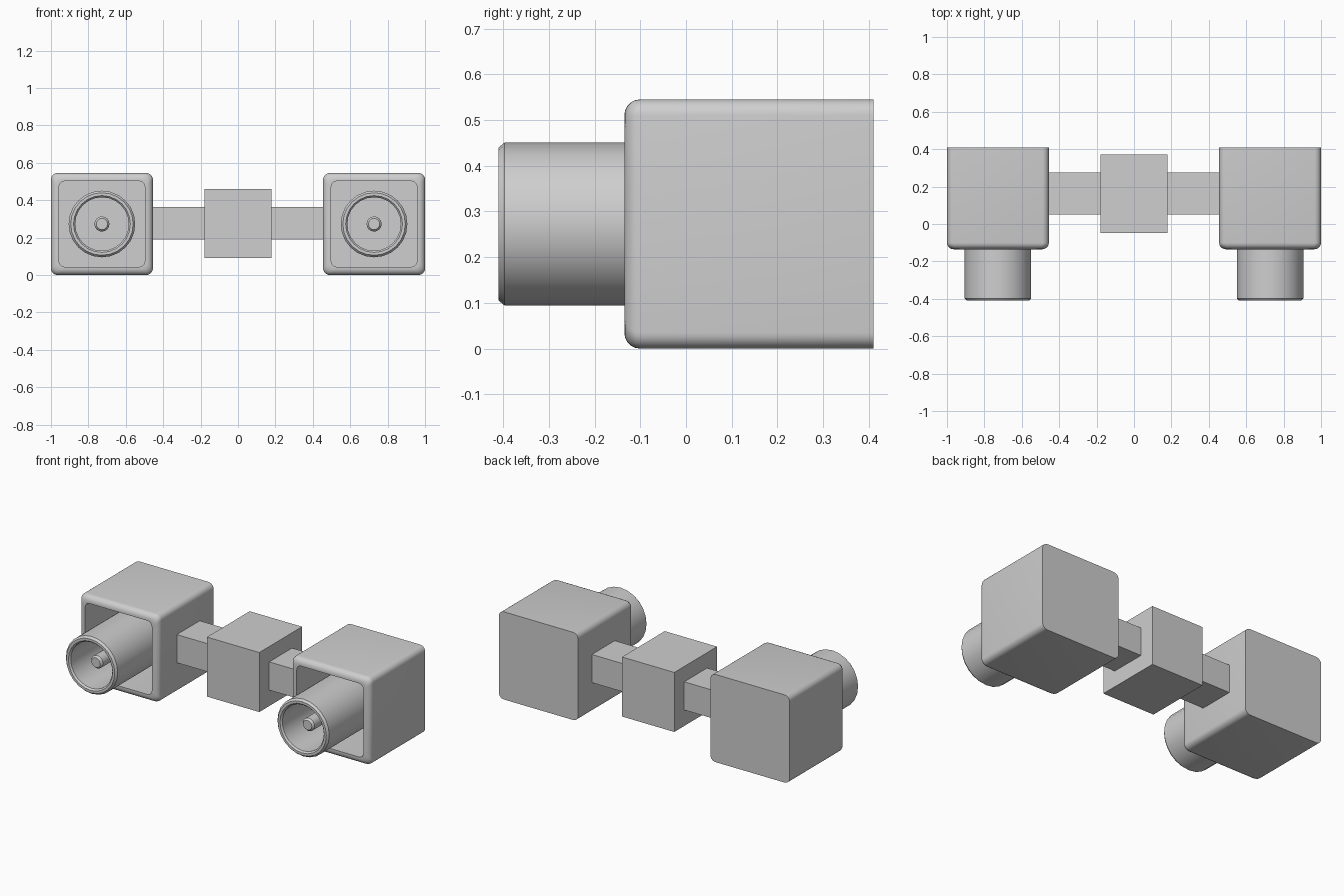
import bpy, bmesh
from math import sin, cos, pi, radians

default = bpy.data.objects.get("Cube")
if default:
    bpy.data.objects.remove(default)

# Single plain grey
grey = bpy.data.materials.new("plain_grey")
grey.use_nodes = True
COLOUR = (0.62, 0.62, 0.62, 1)
grey.diffuse_color = COLOUR
grey.node_tree.nodes["Principled BSDF"].inputs["Base Color"].default_value = COLOUR

HALF = 0.2725       # half the width of a housing
OFFSET = 1 - HALF   # housing centre along x
FRONT, BACK = -0.135, 0.41


def finish(name, bm, location, smooth=True):
    bmesh.ops.remove_doubles(bm, verts=bm.verts, dist=0.0001)
    bmesh.ops.recalc_face_normals(bm, faces=bm.faces)
    mesh = bpy.data.meshes.new(name)
    bm.to_mesh(mesh)
    bm.free()
    mesh.materials.append(grey)
    obj = bpy.data.objects.new(name, mesh)
    obj.location = location
    bpy.context.collection.objects.link(obj)
    if smooth:
        bpy.ops.object.select_all(action="DESELECT")
        obj.select_set(True)
        bpy.context.view_layer.objects.active = obj
        bpy.ops.object.shade_smooth_by_angle(angle=radians(35))
    return obj


def ring(bm, half, radius, y, steps=6):
    """Rounded square at depth y; a circle when radius equals half."""
    verts = []
    for corner in range(4):
        mid = pi / 4 + corner * pi / 2
        cx = (half - radius) * (1 if cos(mid) > 0 else -1)
        cz = (half - radius) * (1 if sin(mid) > 0 else -1)
        for i in range(steps + 1):
            a = corner * pi / 2 + i * pi / 2 / steps
            verts.append(bm.verts.new((cx + radius * cos(a), y, cz + radius * sin(a))))
    return verts


def loft(name, sections, location):
    bm = bmesh.new()
    rings = [ring(bm, *s) for s in sections]
    for a, b in zip(rings, rings[1:]):
        for i in range(len(a)):
            j = (i + 1) % len(a)
            bm.faces.new((a[i], a[j], b[j], b[i]))
    bm.faces.new(rings[0])
    bm.faces.new(rings[-1])
    return finish(name, bm, location)


def block(name, size, location):
    bm = bmesh.new()
    bmesh.ops.create_cube(bm, size=1)
    bmesh.ops.scale(bm, vec=size, verts=bm.verts)
    return finish(name, bm, location, smooth=False)


# Housing section: rounded front rim, then a deep open recess
ROUND = 0.035
housing = [(HALF, ROUND, BACK)]
for i in range(6):
    a = i * pi / 10
    housing.append((HALF - ROUND * (1 - cos(a)), ROUND, FRONT + ROUND * (1 - sin(a))))
housing += [(0.229, 0.03, FRONT), (0.229, 0.03, 0.36)]

# Hollow barrel with chamfered lip, and its centre pin
barrel = [(r, r, y) for r, y in (
    (0.178, 0.37), (0.178, -0.397), (0.167, -0.41), (0.152, -0.41),
    (0.143, -0.4), (0.143, -0.1))]
pin = [(r, r, y) for r, y in (
    (0.04, -0.09), (0.04, -0.345), (0.03, -0.357))]

for side, label in ((1, "left"), (-1, "right")):
    centre = (side * OFFSET, 0, HALF)
    loft(label + "_housing", housing, centre)
    loft(label + "_barrel", barrel, centre)
    loft(label + "_pin", pin, centre)
    block(label + "_connecting_bar", (0.285, 0.225, 0.175), (side * 0.3175, 0.162, 0.277))

# Block in the middle
block("centre_block", (0.36, 0.42, 0.37), (0, 0.162, 0.275))
